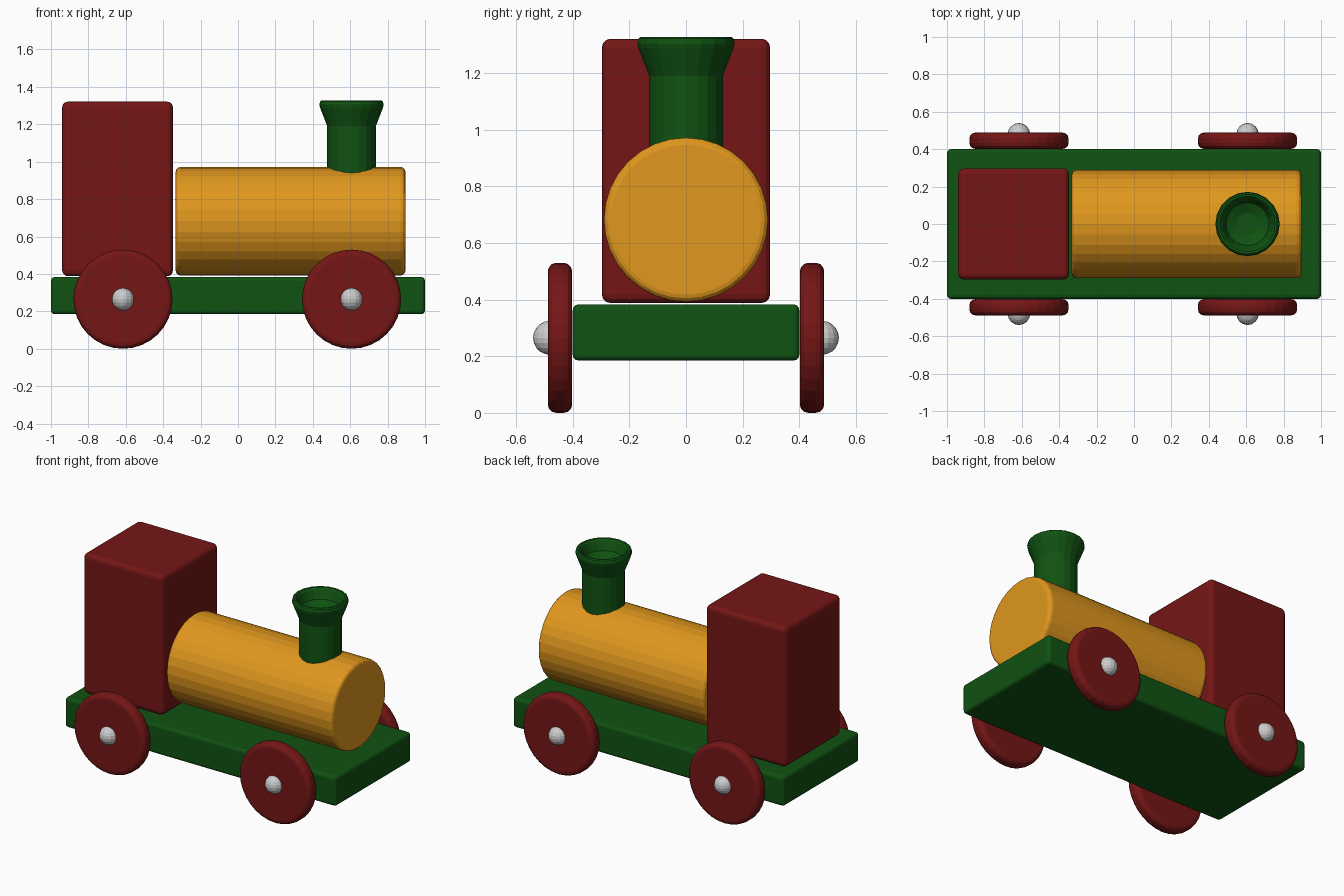
import bpy, bmesh
from math import pi, cos, sin
from mathutils import Matrix

if "Cube" in bpy.data.objects:
    bpy.data.objects.remove(bpy.data.objects["Cube"])


def material(name, color):
    m = bpy.data.materials.new(name)
    m.diffuse_color = (*color, 1)
    m.use_nodes = True
    m.node_tree.nodes["Principled BSDF"].inputs["Base Color"].default_value = m.diffuse_color
    return m


RED = material("red_paint", (0.18, 0.008, 0.008))
GREEN = material("green_paint", (0.005, 0.085, 0.006))
YELLOW = material("yellow_paint", (0.75, 0.31, 0.013))


def finish(name, bm, mat=None, bevel=0, segments=3):
    bmesh.ops.recalc_face_normals(bm, faces=bm.faces)
    me = bpy.data.meshes.new(name)
    bm.to_mesh(me)
    bm.free()
    ob = bpy.data.objects.new(name, me)
    bpy.context.collection.objects.link(ob)
    if mat:
        me.materials.append(mat)
    if bevel:
        mod = ob.modifiers.new("rounded_edges", 'BEVEL')
        mod.width = bevel
        mod.segments = segments
        mod.limit_method = 'ANGLE'
        mod.angle_limit = pi / 4
    return ob


def box(name, lo, hi, mat, bevel):
    size = [b - a for a, b in zip(lo, hi)]
    mid = [(a + b) / 2 for a, b in zip(lo, hi)]
    bm = bmesh.new()
    bmesh.ops.create_cube(bm, size=1, matrix=Matrix.Translation(mid) @ Matrix.Diagonal((*size, 1)))
    return finish(name, bm, mat, bevel)


def cylinder(name, center, radius, length, axis, sides, mat, bevel):
    rot = Matrix.Rotation(pi / 2, 4, 'Y' if axis == 'X' else 'X')
    bm = bmesh.new()
    bmesh.ops.create_cone(bm, cap_ends=True, segments=sides, radius1=radius, radius2=radius,
                          depth=length, matrix=Matrix.Translation(center) @ rot)
    return finish(name, bm, mat, bevel)


def lathe(name, x, profile, sides, mat):
    bm = bmesh.new()
    rings = [[bm.verts.new((x + r * cos(2 * pi * i / sides), r * sin(2 * pi * i / sides), z))
              for i in range(sides)] for r, z in profile]
    for a, b in zip(rings, rings[1:]):
        for i in range(sides):
            j = (i + 1) % sides
            bm.faces.new((a[i], a[j], b[j], b[i]))
    bm.faces.new(rings[0])
    bm.faces.new(rings[-1])
    return finish(name, bm, mat)


# Chassis, cab and boiler
box("chassis", (-1, -0.4, 0.185), (1, 0.4, 0.383), GREEN, 0.02)
box("cab", (-0.94, -0.297, 0.388), (-0.348, 0.297, 1.321), RED, 0.03)
cylinder("boiler", (0.281, 0, 0.682), 0.29, 1.228, 'X', 32, YELLOW, 0.025)

# Flared chimney with a hollow mouth
lathe("chimney", 0.607, [(0.13, 0.85), (0.13, 1.19), (0.168, 1.288), (0.172, 1.305),
                         (0.168, 1.322), (0.16, 1.328), (0.148, 1.326), (0.138, 1.315),
                         (0.115, 1.26), (0.06, 1.235)], 20, GREEN)

# Wheels with round hub caps, both sides
for end, x in (("rear", -0.615), ("front", 0.607)):
    for side, s in (("right", -1), ("left", 1)):
        cylinder(f"{end}_{side}_wheel", (x, s * 0.445, 0.265), 0.265, 0.086, 'Y', 32, RED, 0.03)
        bm = bmesh.new()
        bmesh.ops.create_uvsphere(bm, u_segments=16, v_segments=10, radius=0.06,
                                  matrix=Matrix.Translation((x, s * 0.48, 0.265)))
        finish(f"{end}_{side}_hub_cap", bm)
